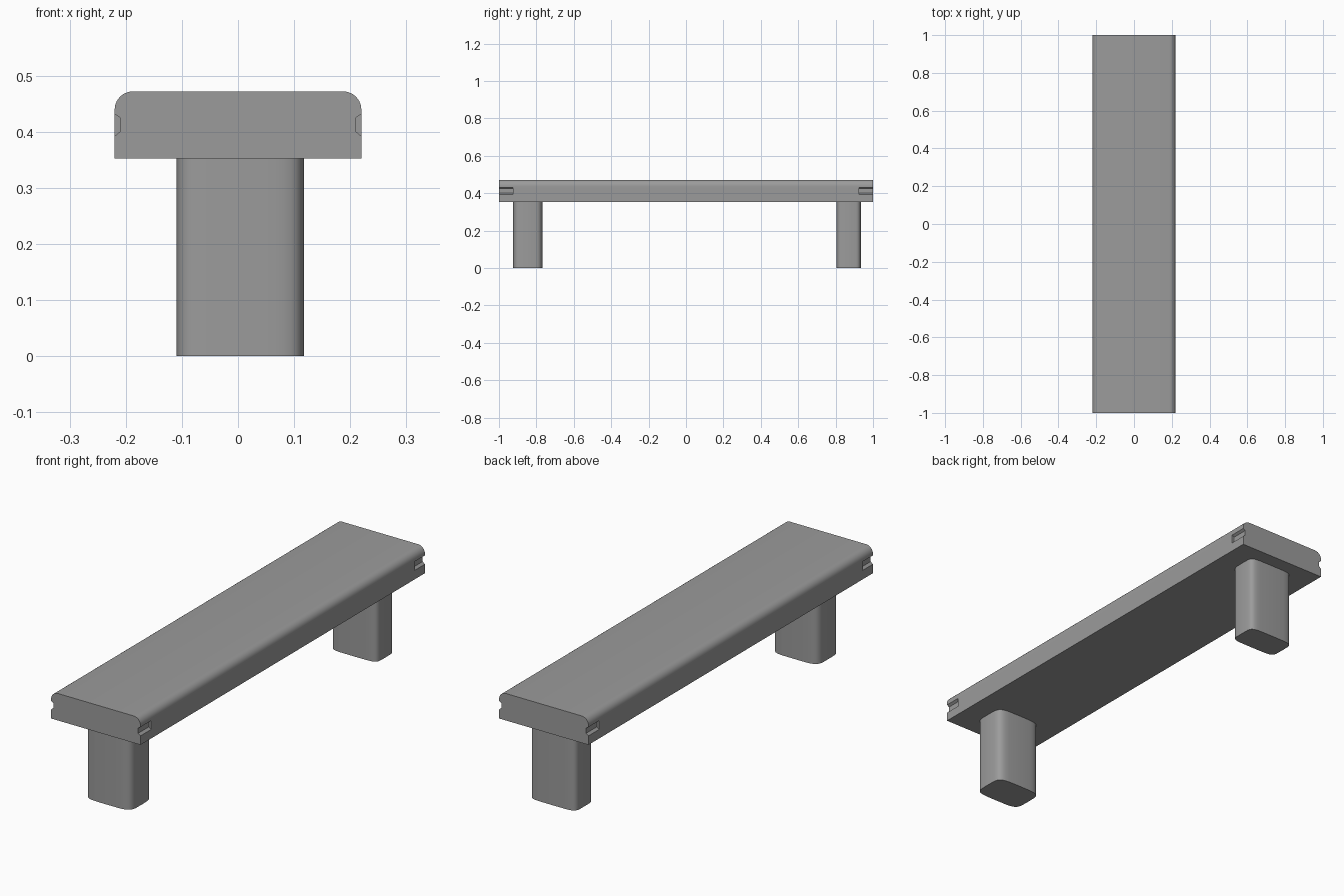
import bpy, bmesh
from math import sin, cos, pi, copysign

if "Cube" in bpy.data.objects:
    bpy.data.objects.remove(bpy.data.objects["Cube"], do_unlink=True)

GREY = (0.33, 0.33, 0.33, 1.0)
grey = bpy.data.materials.new("mid grey")
grey.use_nodes = True
grey.diffuse_color = GREY
grey.node_tree.nodes["Principled BSDF"].inputs["Base Color"].default_value = GREY


def prism(name, base, offset):
    """Extrude a closed outline along an offset vector."""
    bm = bmesh.new()
    face = bm.faces.new([bm.verts.new(p) for p in base])
    ext = bmesh.ops.extrude_face_region(bm, geom=[face])
    moved = [v for v in ext["geom"] if isinstance(v, bmesh.types.BMVert)]
    bmesh.ops.translate(bm, vec=offset, verts=moved)
    bmesh.ops.recalc_face_normals(bm, faces=bm.faces)
    mesh = bpy.data.meshes.new(name)
    bm.to_mesh(mesh)
    bm.free()
    mesh.materials.append(grey)
    obj = bpy.data.objects.new(name, mesh)
    bpy.context.collection.objects.link(obj)
    return obj


def smooth(obj):
    bpy.ops.object.select_all(action='DESELECT')
    obj.select_set(True)
    bpy.context.view_layer.objects.active = obj
    bpy.ops.object.shade_smooth_by_angle(angle=pi / 6)


# Seat: long plank with rounded upper edges
HALF, LOW, TOP, R = 0.22, 0.352, 0.472, 0.033
arc = [(HALF - R + R * cos(a), TOP - R + R * sin(a))
       for a in [i * pi / 12 for i in range(7)]]
right = [(HALF, LOW)] + arc
outline = right + [(-x, z) for x, z in reversed(right)]
seat = prism("seat", [(x, -1, z) for x, z in outline], (0, 2, 0))

# Short tapered grip notches at the four ends of the long sides
notch = [(0.209, 0.401), (0.209, 0.424), (0.23, 0.438), (0.23, 0.384)]
for sx in (1, -1):
    for y in (-1.02, 0.925):
        cutter = prism("notch_cutter", [(sx * x, y, z) for x, z in notch], (0, 0.095, 0))
        cutter.hide_render = True
        cutter.hide_set(True)
        cutter.display_type = 'WIRE'
        cut = seat.modifiers.new("notch", 'BOOLEAN')
        cut.operation = 'DIFFERENCE'
        cut.solver = 'EXACT'
        cut.object = cutter
bpy.context.view_layer.update()

# Bake the cuts and drop the cutters
baked = bpy.data.meshes.new_from_object(
    seat.evaluated_get(bpy.context.evaluated_depsgraph_get()))
seat.modifiers.clear()
seat.data = baked
for obj in [o for o in bpy.data.objects if o.name.startswith("notch_cutter")]:
    bpy.data.objects.remove(obj, do_unlink=True)
smooth(seat)


# Legs: pillars with a softly squared oval section
def leg(name, y, half_depth, power, steps=32):
    def soft(v):
        return copysign(abs(v) ** (2 / power), v) if abs(v) > 1e-6 else 0.0
    ring = [(0.004 + 0.114 * soft(cos(t)), y + half_depth * soft(sin(t)), 0)
            for t in [2 * pi * i / steps for i in range(steps)]]
    smooth(prism(name, ring, (0, 0, LOW)))


leg("front_leg", -0.846, 0.08, 5)
leg("back_leg", 0.87, 0.066, 6)
